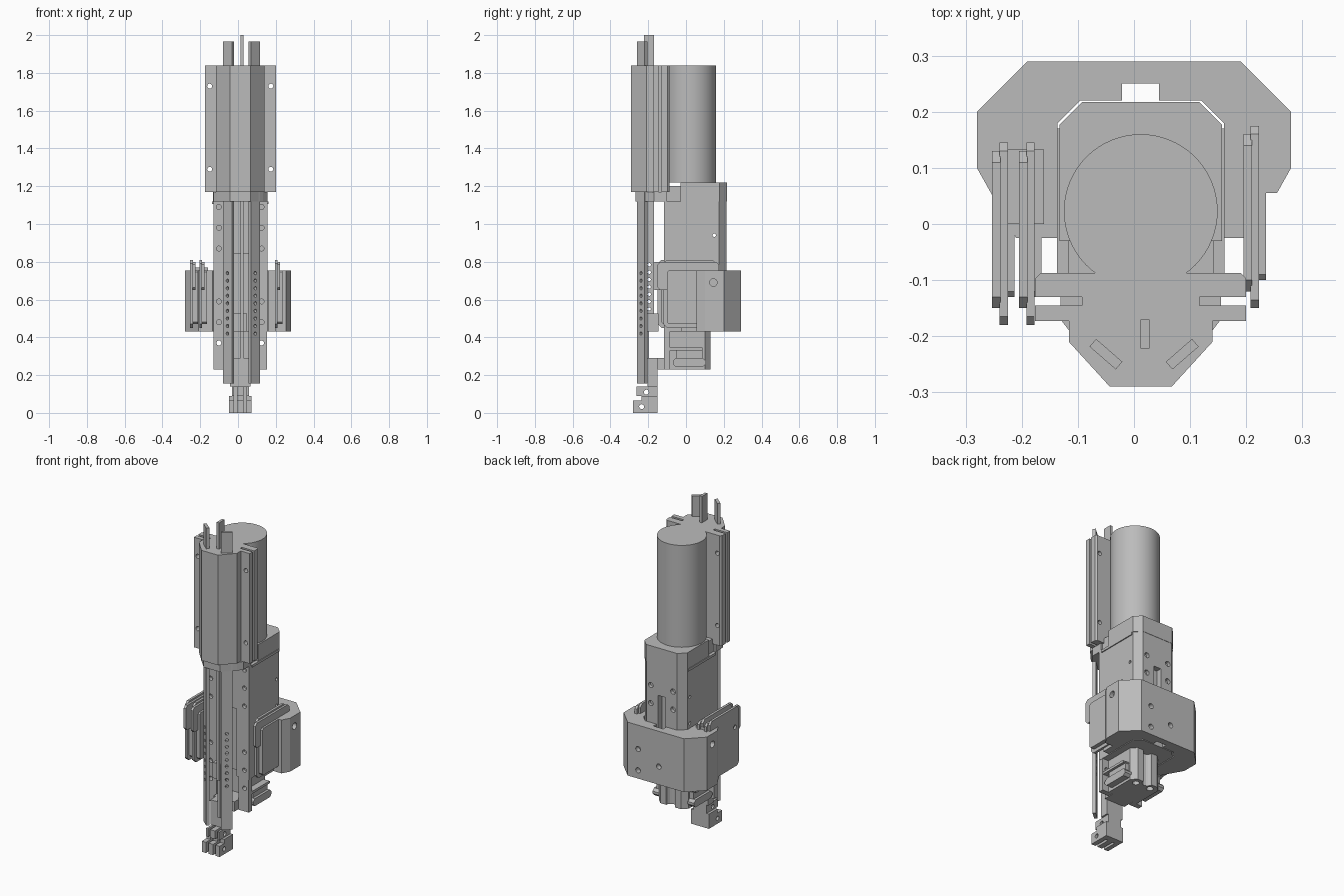
import bpy, bmesh, math
from mathutils import Matrix, Vector

cube = bpy.data.objects.get("Cube")
if cube:
    bpy.data.objects.remove(cube)

grey = bpy.data.materials.new("machined_grey")
grey.use_nodes = True
grey.diffuse_color = (.5, .5, .5, 1)
grey.node_tree.nodes["Principled BSDF"].inputs["Base Color"].default_value = grey.diffuse_color

# Shared levels and positions
CENTRE = .012
SIDES = (-1, 1)
ACROSS, DEEP, UP = Vector((1, 0, 0)), Vector((0, 1, 0)), Vector((0, 0, 1))
BASE, CLAMP_BOTTOM, CLAMP_TOP = .23, .43, .755
BODY_TOP, COVER_BOTTOM, CAP_TOP, CASING_TOP = 1.12, 1.17, 1.22, 1.84
BODY_HALF, BODY_FRONT, BODY_BACK = .143, -.117, .215
LOWER_FRONT, LOWER_BACK = -.085, .13
FLANGE_HALF, CORE_HALF = .188, .105
PLATE_FRONT, PLATE_BACK = -.13, -.087
COVER_BACK, COVER_FLANGE, COVER_FRONT = -.145, -.173, -.29
HOLE = .013


def finish(name, bm):
    bmesh.ops.recalc_face_normals(bm, faces=bm.faces)
    mesh = bpy.data.meshes.new(name)
    bm.to_mesh(mesh)
    bm.free()
    obj = bpy.data.objects.new(name, mesh)
    bpy.context.collection.objects.link(obj)
    mesh.materials.append(grey)
    return obj


def prism(name, outline, span, axis="z"):
    """Extrude a flat outline over a span of the given axis."""
    low, high = span
    place = {"x": lambda a, b, t: (t, a, b),
             "z": lambda a, b, t: (a, b, t)}[axis]
    bm = bmesh.new()
    face = bm.faces.new([bm.verts.new(place(a, b, low)) for a, b in outline])
    extruded = bmesh.ops.extrude_face_region(bm, geom=[face])
    verts = [v for v in extruded["geom"] if isinstance(v, bmesh.types.BMVert)]
    bmesh.ops.translate(bm, verts=verts, vec=Vector(place(0, 0, high - low)))
    return finish(name, bm)


def mirrored(half, centre=CENTRE):
    """Complete an outline from its half, given as offsets from the centre line."""
    right = [(centre + offset, y) for offset, y in half]
    left = [(centre - offset, y) for offset, y in reversed(half)]
    return right + left


def chamfered(across, along, corner):
    """Rectangle with all four corners cut off."""
    (left, right), (low, high) = across, along
    return [(left + corner, low), (right - corner, low), (right, low + corner),
            (right, high - corner), (right - corner, high), (left + corner, high),
            (left, high - corner), (left, low + corner)]


def about(half, centre=CENTRE):
    return (centre - half, centre + half)


def box(name, x, y, z):
    (left, right), (front, back) = x, y
    outline = [(left, front), (right, front), (right, back), (left, back)]
    return prism(name, outline, z)


def rods(name, centres, radius, length, direction, segments=16):
    """Parallel cylinders in one mesh."""
    bm = bmesh.new()
    turn = direction.to_track_quat("Z", "Y").to_matrix().to_4x4()
    for centre in centres:
        bmesh.ops.create_cone(bm, cap_ends=True, segments=segments, radius1=radius,
                              radius2=radius, depth=length,
                              matrix=Matrix.Translation(centre) @ turn)
    return finish(name, bm)


def pairs(offset, y, heights, centre=CENTRE):
    """Hole centres on both sides of the centre line at each height."""
    return [(centre + side * offset, y, z) for side in SIDES for z in heights]


def row(x, y, start, step, count):
    return [(x, y, start + step * i) for i in range(count)]


def select(obj):
    bpy.ops.object.select_all(action="DESELECT")
    obj.select_set(True)
    bpy.context.view_layer.objects.active = obj


def cut(obj, *cutters):
    for cutter in cutters:
        cutter.hide_render = True
        select(obj)
        modifier = obj.modifiers.new("cut", "BOOLEAN")
        modifier.operation, modifier.solver, modifier.object = "DIFFERENCE", "EXACT", cutter
        bpy.ops.object.modifier_apply(modifier=modifier.name)
        bpy.data.objects.remove(cutter)


# Motor
motor = rods("motor", [(CENTRE, .023, (CAP_TOP + CASING_TOP) / 2)], .137,
             CASING_TOP - CAP_TOP, UP, segments=64)
select(motor)
bpy.ops.object.shade_smooth_by_angle(angle=math.radians(30))


# Gearbox body with rear slot, front channel and screw holes
def body_outline(front, grow=0):
    side, back = BODY_HALF + grow, BODY_BACK + grow
    return mirrored([(side, front), (side, back - .04), (side - .04, back)])


gearbox = prism("gearbox", body_outline(BODY_FRONT), (CLAMP_BOTTOM, BODY_TOP))
cut(gearbox,
    box("rear_slot", about(.025), (.18, .3), (.5, .93)),
    box("front_channel", about(.06), (-.2, -.05), (.4, .84)),
    rods("rear_holes", pairs(.075, BODY_BACK, (.87, .98)), .016, .04, DEEP),
    rods("front_holes", pairs(.113, BODY_FRONT, (.48, .59, .87, .98, 1.09)), HOLE, .04, DEEP),
    rods("side_holes", row(CENTRE, .15, .78, .16, 2), .009, .4, ACROSS))

# Stepped cap between gearbox and motor
prism("gearbox_cap", body_outline(front=-.03, grow=.002), (BODY_TOP, CAP_TOP))
box("cap_step", about(.13), (-.1, -.03), (BODY_TOP, 1.2))
for side in SIDES:
    box("cap_rib", about(.006, CENTRE + side * BODY_HALF), (-.09, .17), (1.105, BODY_TOP))

# Lower gearbox with bottom bores and a scalloped back
lower = prism("lower_gearbox",
              mirrored([(.1, LOWER_FRONT), (.1, .1), (.07, LOWER_BACK)]), (BASE, CLAMP_BOTTOM))
cut(lower,
    rods("bottom_bores", pairs(.05, .09, [BASE]), .02, .08, UP),
    rods("back_scallop", [(CENTRE, LOWER_BACK, CLAMP_TOP / 2)], .03, .4, UP),
    box("front_channel", about(.05), (-.1, -.04), (.29, .45)))

# Front strips and side ribs on the lower gearbox
for side in SIDES:
    strip = box("lower_front_strip", about(.034, CENTRE + side * .108),
                (BODY_FRONT, LOWER_FRONT), (BASE, CLAMP_BOTTOM))
    cut(strip, rods("strip_hole", [(CENTRE + side * .113, -.1, .37)], HOLE, .1, DEEP))
    rib_span = about(.025, CENTRE + side * .115)
    prism("lower_rib", chamfered((-.07, .105), (.245, .29), .015), rib_span, "x")
    prism("rib_web", chamfered((-.05, .09), (.285, .335), .005), about(.02, CENTRE + side * .105), "x")
    prism("upper_rib", chamfered((-.09, .09), (.33, .345), .004), rib_span, "x")

# Clamp bracket wrapped around the gearbox
bracket = prism("clamp_bracket",
                mirrored([(.21, -.025), (.28, .1), (.28, .2), (.19, .29)], centre=0),
                (CLAMP_BOTTOM, CLAMP_TOP))
cut(bracket,
    prism("gearbox_opening", body_outline(front=-.1, grow=.005), (0, 1)),
    box("back_notch", about(.033), (.2, .25), (0, 1)),
    rods("back_holes", [(.12, .29, .61), (-.02, .29, .54), (.12, .29, .48)], .016, .06, DEEP),
    rods("side_holes", pairs(.28, .145, [.69], centre=0), .02, .05, ACROSS),
    box("right_recess", (.2, .3), (-.1, .055), (.4, .8)))


# Layered side plates, one on the left flank and two on the right
def side_plate(inner, shift):
    def layer(name, start, end, y, z, corner):
        span = (inner + start, inner + end)
        along = (y[0] + shift, y[1] + shift)
        return prism(name, chamfered(along, z, corner), span, "x")

    slab = layer("side_plate", 0, .015, (-.12, .16), (.45, .81), .02)
    cut(slab, rods("plate_hole", [(inner, shift - .08, .69)], HOLE, .1, ACROSS))
    layer("side_plate_tab", .013, .028, (-.15, .175), (.65, .8), .015)
    layer("side_plate_backing", .015, .04, (-.1, .15), (.47, CLAMP_TOP), .01)


for inner, shift in ((.195, 0), (-.253, -.03), (-.205, -.03)):
    side_plate(inner, shift)
box("right_flank_spacer", (-.235, -.16), (0, .133), (.47, .77))

# Front casing: rear plate with its core, then the faceted cover
rear_plate = prism("casing_rear_plate", mirrored([
    (CORE_HALF, -.16), (CORE_HALF, PLATE_FRONT), (FLANGE_HALF, PLATE_FRONT),
    (FLANGE_HALF, PLATE_BACK - .01), (FLANGE_HALF - .01, PLATE_BACK)]), (COVER_BOTTOM, CASING_TOP))
cover = prism("casing_cover", mirrored([
    (.055, COVER_FRONT), (.128, -.21), (.128, COVER_FLANGE),
    (FLANGE_HALF, COVER_FLANGE), (FLANGE_HALF, COVER_BACK)]), (COVER_BOTTOM, CASING_TOP))
for part in (rear_plate, cover):
    cut(part, rods("flange_holes", pairs(.162, PLATE_FRONT, (1.29, 1.73)), HOLE, .2, DEEP))

# Collar below the casing
prism("casing_collar", mirrored([(.055, -.268), (.12, -.2), (BODY_HALF, -.17), (BODY_HALF, -.1)]),
      (BODY_TOP, COVER_BOTTOM))

# Centre rail with a row of holes, its lower tongue and shoe
rail = box("centre_rail", (.012, .028), (-.222, -.17), (CLAMP_BOTTOM, 2))
cut(rail, rods("rail_holes", row(CENTRE, -.195, .55, .039, 7), .009, .1, ACROSS))
box("rail_tongue", (.012, .028), (-.212, -.195), (.2, CLAMP_BOTTOM))
box("rail_shoe", about(.035), (-.21, COVER_BACK), (CLAMP_BOTTOM, .525))

# Diagonal rails flanking the centre rail
for side in SIDES:
    middle = Vector((.018 + side * .068, -.232, 0))
    along = (ACROSS + side * .87 * DEEP).normalized()
    normal = along.cross(UP)
    reach, half_thick = along * .031, normal * .009
    corners = [middle - reach - half_thick, middle + reach - half_thick,
               middle + reach + half_thick, middle - reach + half_thick]
    diagonal = prism("diagonal_rail", [corner.xy for corner in corners], (.155, 1.965))
    cut(diagonal, rods("rail_holes", row(middle.x, middle.y, .42, .04, 9), .009, .1, normal))

# Foot post, its bridge to the gearbox, and the slotted jaw
FOOT_BACK = -.152
box("foot_post", about(.055), (-.205, FOOT_BACK), (.14, .29))
box("foot_bridge", about(.07), (FOOT_BACK, LOWER_FRONT), (BASE, .29))
jaw = box("foot_jaw", about(.06), (-.28, FOOT_BACK), (0, .065))
neck = box("foot_neck", about(.06), (-.235, FOOT_BACK), (.065, .09))
clasp = box("foot_clasp", about(.045), (-.262, FOOT_BACK), (.09, .14))
for part in (jaw, neck, clasp):
    for side in SIDES:
        cut(part, box("slot", about(.008, CENTRE + side * .024), (-.3, -.19), (-.1, .2)))
for part, y, z in ((jaw, -.235, .033), (clasp, -.21, .11)):
    cut(part, rods("pin_hole", [(CENTRE, y, z)], HOLE, .3, ACROSS))
